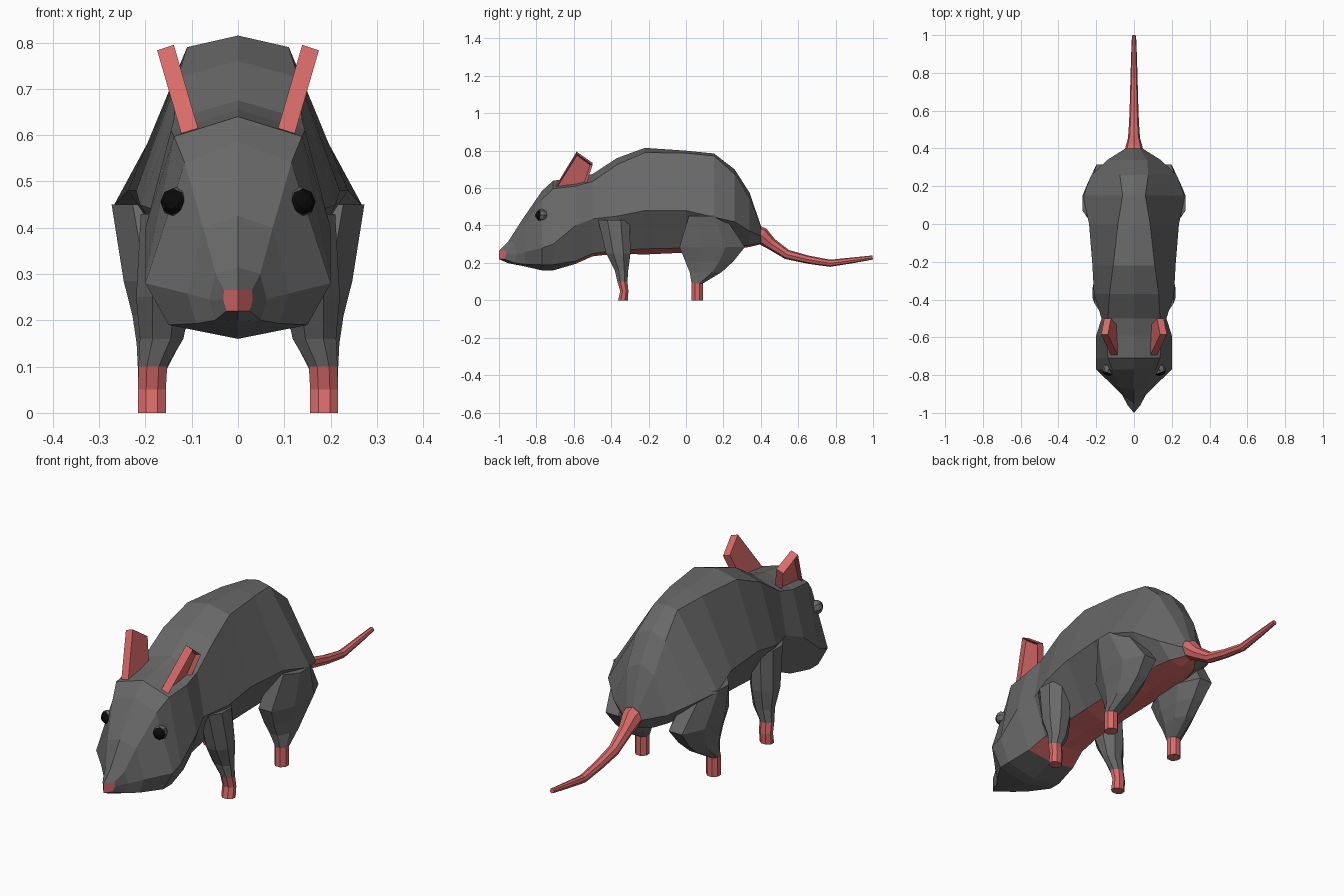
import bpy, bmesh, math
from mathutils import Vector

if "Cube" in bpy.data.objects:
    bpy.data.objects.remove(bpy.data.objects["Cube"])


def material(name, rgb):
    m = bpy.data.materials.new(name)
    m.diffuse_color = (*rgb, 1)
    m.use_nodes = True
    m.node_tree.nodes["Principled BSDF"].inputs["Base Color"].default_value = m.diffuse_color
    return m


FUR = material("grey fur", (0.14, 0.14, 0.14))
SKIN = material("pink skin", (0.68, 0.145, 0.14))
BLACK = material("black pupil", (0.003, 0.003, 0.003))


def finish(name, bm, mats, mirror=True):
    bmesh.ops.recalc_face_normals(bm, faces=bm.faces[:])
    me = bpy.data.meshes.new(name)
    bm.to_mesh(me)
    bm.free()
    ob = bpy.data.objects.new(name, me)
    bpy.context.collection.objects.link(ob)
    for m in mats:
        me.materials.append(m)
    if mirror:
        mod = ob.modifiers.new("Mirror", 'MIRROR')
        mod.use_clip = True
    return ob


def loft(bm, rings, closed=True):
    """Skin a list of point rings, cap both ends; returns rows of faces."""
    vs = [[bm.verts.new(p) for p in r] for r in rings]
    n = len(vs[0])
    rows = []
    for a, b in zip(vs, vs[1:]):
        rows.append([bm.faces.new((a[i], a[(i + 1) % n], b[(i + 1) % n], b[i]))
                     for i in range(n if closed else n - 1)])
    caps = [bm.faces.new(vs[0]), bm.faces.new(vs[-1])]
    return rows, caps


# Body and head: half sections lofted from nose to rump, then mirrored
# y, sweep, top z, shoulder x z, side x z, belly edge x z, bottom z
SECTIONS = [
    (-1.00, 1.2, .265, .030, .265, .032, .245, .025, .220, .220),
    (-0.95, 0.7, .315, .048, .300, .062, .245, .050, .200, .198),
    (-0.88, 0.2, .425, .075, .400, .110, .258, .090, .193, .185),
    (-0.77, 0.0, .585, .115, .540, .200, .280, .150, .190, .160),
    (-0.71, 0.0, .640, .138, .597, .200, .300, .150, .190, .160),
    (-0.59, 0.0, .655, .145, .610, .200, .400, .130, .210, .195),
    (-0.50, 0.0, .675, .138, .635, .172, .435, .110, .250, .235),
    (-0.37, 0.0, .760, .130, .725, .212, .450, .100, .268, .250),
    (-0.22, 0.0, .815, .110, .790, .220, .480, .100, .275, .245),
    (0.00, 0.0, .800, .085, .787, .238, .480, .100, .280, .255),
    (0.15, 0.0, .785, .060, .772, .270, .445, .100, .285, .265),
    (0.26, 0.0, .700, .075, .675, .225, .420, .090, .290, .275),
    (0.34, 0.0, .575, .070, .540, .140, .370, .070, .295, .285),
    (0.40, 0.0, .400, .030, .388, .045, .345, .030, .305, .300),
]
bm = bmesh.new()
rings = []
for y, sw, zt, xs, zs, xm, zm, xl, zl, zb in SECTIONS:
    pts = [(0, zt), (xs, zs), (xm, zm), (xl, zl), (0, zb)]
    rings.append([(x, y + sw * x, z) for x, z in pts])
rows, caps = loft(bm, rings, closed=False)
caps[0].material_index = 1                      # nose
for row, sec in zip(rows, SECTIONS):
    if sec[0] > -0.6:
        row[3].material_index = 1               # pink belly
finish("body", bm, [FUR, SKIN])


# Legs: octagonal rings (z, x, y, half width, half depth), pink below the ankle
def leg(name, spec, ankle):
    bm = bmesh.new()
    rings = []
    for z, x, y, rx, ry in spec:
        k = 1 / math.cos(math.pi / 8)
        rings.append([(x + rx * k * math.cos(math.pi * (i + .5) / 4),
                       y + ry * k * math.sin(math.pi * (i + .5) / 4), z)
                      for i in range(8)])
    loft(bm, rings)
    for f in bm.faces:
        f.material_index = int(f.calc_center_median().z < ankle)
    finish(name, bm, [FUR, SKIN])


leg("front_legs", [
    (.00, .186, -.337, .030, .026), (.05, .186, -.330, .030, .022),
    (.10, .184, -.340, .031, .027), (.16, .165, -.345, .047, .036),
    (.25, .160, -.362, .060, .065), (.43, .152, -.385, .058, .085)], .10)
leg("hind_legs", [
    (.00, .186, .060, .030, .030), (.09, .186, .060, .030, .030),
    (.15, .172, .105, .047, .085), (.21, .165, .125, .063, .130),
    (.285, .165, .140, .082, .175), (.45, .195, .110, .078, .095)], .09)

# Tail: tapered tube along (y, z, radius)
bm = bmesh.new()
path = [(.375, .352, .050), (.405, .345, .046), (.455, .302, .032), (.54, .245, .026),
        (.65, .218, .022), (.77, .198, .019), (.90, .215, .015), (.998, .229, .011)]
rings = []
for i, (y, z, r) in enumerate(path):
    a, b = path[max(i - 1, 0)], path[min(i + 1, len(path) - 1)]
    t = Vector((0, b[0] - a[0], b[1] - a[1])).normalized()
    up = Vector((0, -t.z, t.y))
    rings.append([Vector((0, y, z)) + r * (Vector((1, 0, 0)) * math.cos(q) + up * math.sin(q))
                  for q in [math.tau * k / 8 for k in range(8)]])
loft(bm, rings)
finish("tail", bm, [SKIN], mirror=False)

# Ears: leaning slabs with a hollow on the outer face
bm = bmesh.new()
profile = [(-.700, .605), (-.585, .795), (-.500, .735), (-.535, .625)]
inner = [(.085 + .29 * (z - .61), y, z) for y, z in profile]
outer = [(x + .036, y, z - .012) for x, y, z in inner]
_, caps = loft(bm, [inner, outer])
bmesh.ops.recalc_face_normals(bm, faces=bm.faces[:])
bmesh.ops.inset_region(bm, faces=[caps[1]], thickness=.014, depth=-.018)
finish("ears", bm, [SKIN])

# Eyes: small faceted balls with a black pupil pointing forward and outward
bm = bmesh.new()
bmesh.ops.create_uvsphere(bm, u_segments=8, v_segments=6, radius=.033)
for f in bm.faces:
    f.material_index = int(f.calc_center_median().z > .015)
turn = Vector((.35, -.92, .08)).to_track_quat('Z', 'Y')
for v in bm.verts:
    v.co = turn @ v.co + Vector((.135, -.772, .455))
finish("eyes", bm, [FUR, BLACK])
